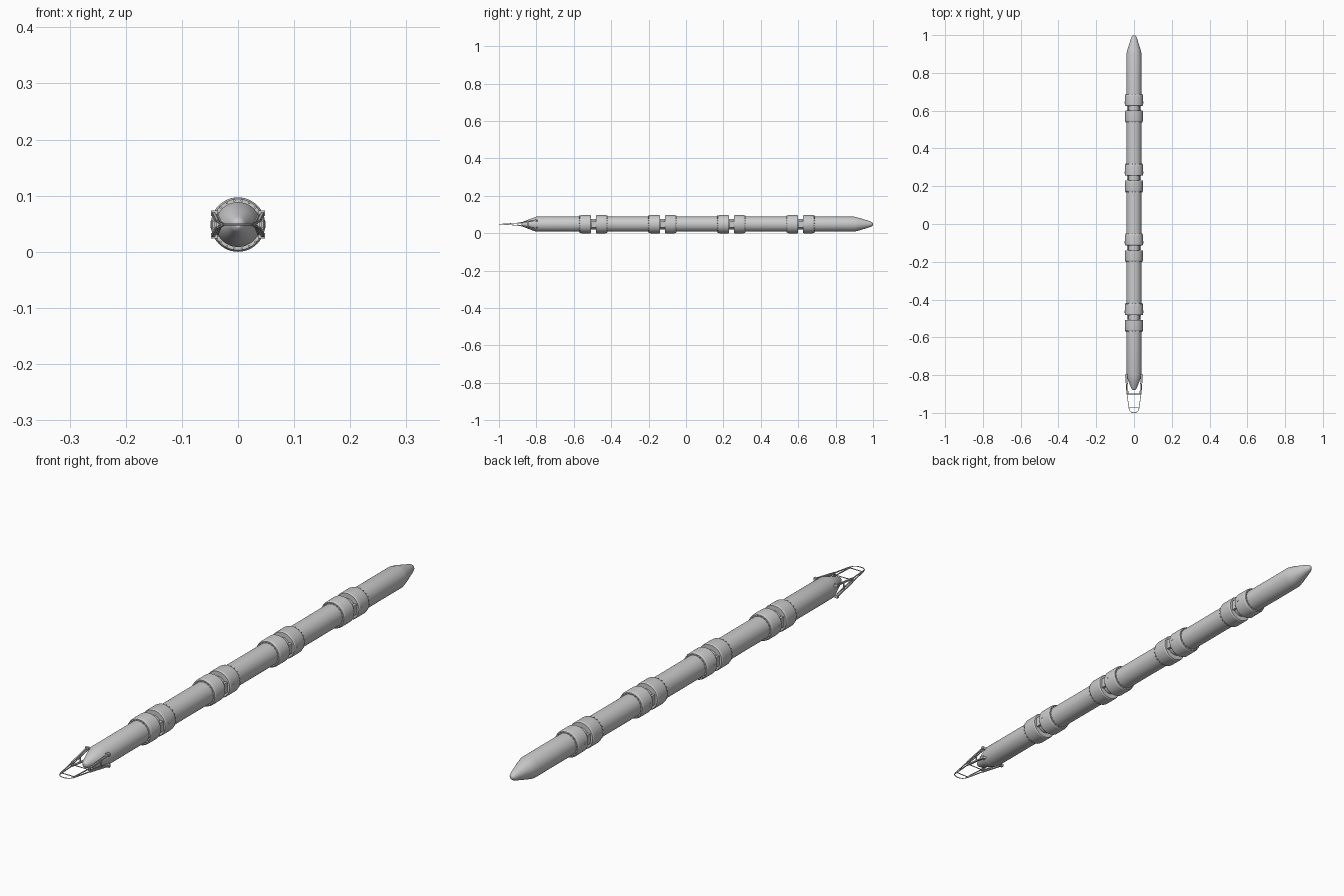
import bpy, bmesh
from math import sin, cos, pi, radians
from mathutils import Vector, Matrix

if "Cube" in bpy.data.objects:
    bpy.data.objects.remove(bpy.data.objects["Cube"])

ZC = 0.0485          # height of the body axis
SEG = 48


def finish(bm, name, smooth=True):
    bmesh.ops.recalc_face_normals(bm, faces=bm.faces)
    me = bpy.data.meshes.new(name)
    bm.to_mesh(me)
    bm.free()
    ob = bpy.data.objects.new(name, me)
    bpy.context.collection.objects.link(ob)
    if smooth:
        bpy.ops.object.select_all(action='DESELECT')
        bpy.context.view_layer.objects.active = ob
        ob.select_set(True)
        bpy.ops.object.shade_smooth_by_angle(angle=radians(30))
    return ob


def lathe(name, profile):
    """Revolve (y, radius) points about the body axis, capping both ends."""
    bm = bmesh.new()
    rings = []
    for y, r in profile:
        rings.append([bm.verts.new((r * cos(2 * pi * i / SEG), y, ZC + r * sin(2 * pi * i / SEG)))
                      for i in range(SEG)])
    for a, b in zip(rings, rings[1:]):
        for i in range(SEG):
            j = (i + 1) % SEG
            bm.faces.new((a[i], a[j], b[j], b[i]))
    bm.faces.new(rings[0])
    bm.faces.new(rings[-1])
    return finish(bm, name)


def add_box(bm, center, size, rot=None):
    m = Matrix.Translation(center) @ (rot or Matrix()) @ Matrix.Diagonal((*size, 1))
    bmesh.ops.create_cube(bm, size=1, matrix=m)


def add_bar(bm, a, b, w, h):
    """Rectangular bar from a to b."""
    a, b = Vector(a), Vector(b)
    d = b - a
    add_box(bm, (a + b) / 2, (w, h, d.length), d.to_track_quat('Z', 'Y').to_matrix().to_4x4())


def tube(name, points, r, cyclic=False):
    cu = bpy.data.curves.new(name, 'CURVE')
    cu.dimensions = '3D'
    cu.bevel_depth = r
    cu.bevel_resolution = 2
    cu.use_fill_caps = True
    sp = cu.splines.new('POLY')
    sp.points.add(len(points) - 1)
    for p, co in zip(sp.points, points):
        p.co = (*co, 1)
    sp.use_cyclic_u = cyclic
    ob = bpy.data.objects.new(name, cu)
    bpy.context.collection.objects.link(ob)


R = 0.040
joints = [-0.495, -0.126, 0.243, 0.613]

# body segments between the joints, with pointed ends
ends = [-0.80] + [j for j in joints] + [0.90]
for k in range(5):
    a = ends[k] + (0.02 if k else 0)
    b = ends[k + 1] - (0.02 if k < 4 else 0)
    prof = [(a, R), (b, R)]
    if k == 0:
        prof = [(-0.880, 0.005), (-0.877, 0.010), (-0.870, 0.014), (-0.835, 0.028)] + prof
    if k == 4:
        prof += [(0.925, 0.034), (0.980, 0.017), (0.992, 0.012), (0.998, 0.007), (1.0, 0.002)]
    lathe(f"body_segment_{k + 1}", prof)

# joints: paired collars, bolt heads, inner neck and side hinge tongues
for k, c in enumerate(joints):
    for s, tag in ((-1, "front"), (1, "back")):
        prof = [(c + s * o, r) for o, r in ((0.072, 0.039), (0.072, 0.0455), (0.069, 0.0475),
                (0.064, 0.0485), (0.017, 0.0485), (0.013, 0.046), (0.013, 0.028))]
        lathe(f"joint_{k + 1}_{tag}_collar", prof)
        bm = bmesh.new()
        for i in range(20):
            t = 2 * pi * (i + 0.5) / 20
            m = (Matrix.Translation((0.0435 * cos(t), c + s * 0.073, ZC + 0.0435 * sin(t)))
                 @ Matrix.Rotation(pi / 2, 4, 'X'))
            bmesh.ops.create_cone(bm, cap_ends=True, segments=8, radius1=0.0022,
                                  radius2=0.0022, depth=0.006, matrix=m)
        finish(bm, f"joint_{k + 1}_{tag}_bolts")
    lathe(f"joint_{k + 1}_neck", [(c - 0.02, 0.029), (c + 0.02, 0.029)])
    bm = bmesh.new()
    for s in (-1, 1):
        add_box(bm, (s * 0.033, c + 0.002, ZC), (0.010, 0.026, 0.036))
        m = Matrix.Translation((s * 0.0475, c + 0.03, ZC)) @ Matrix.Rotation(pi / 2, 4, 'Y')
        bmesh.ops.create_cone(bm, cap_ends=True, segments=16, radius1=0.006,
                              radius2=0.006, depth=0.003, matrix=m)
    finish(bm, f"joint_{k + 1}_hinge_tongues")

# gripper arms: two hinged rails on each side meeting in a slim jaw
for s, tag in ((-1, "left"), (1, "right")):
    bm = bmesh.new()
    for u in (-1, 1):
        add_box(bm, (s * 0.042, -0.803, ZC + u * 0.020), (0.013, 0.010, 0.010))
        add_bar(bm, (s * 0.034, -0.797, ZC + u * 0.018), (s * 0.043, -0.803, ZC + u * 0.020), 0.006, 0.006)
        add_bar(bm, (s * 0.044, -0.803, ZC + u * 0.020), (s * 0.037, -0.900, ZC + u * 0.006), 0.005, 0.005)
        add_bar(bm, (s * 0.037, -0.900, ZC + u * 0.006), (s * 0.026, -0.980, ZC + u * 0.001), 0.003, 0.003)
        # inner link rods
        add_bar(bm, (s * 0.037, -0.803, ZC + u * 0.018), (s * 0.031, -0.900, ZC + u * 0.004), 0.003, 0.003)
    add_bar(bm, (s * 0.041, -0.845, ZC - 0.014), (s * 0.041, -0.845, ZC + 0.014), 0.004, 0.004)
    add_bar(bm, (s * 0.037, -0.900, ZC - 0.007), (s * 0.037, -0.900, ZC + 0.007), 0.004, 0.004)
    finish(bm, f"gripper_{tag}_arm", smooth=False)

# rounded tip loop and cross bars
loop = [(0.030, -0.950, ZC)] + [(0.026 * cos(t), -0.980 - 0.0185 * sin(t), ZC)
        for t in [pi * i / 12 for i in range(13)]] + [(-0.030, -0.950, ZC)]
tube("gripper_tip_loop", loop, 0.0015)
for y, x in ((-0.900, 0.037), (-0.973, 0.027)):
    tube("gripper_cross_bar", [(-x, y, ZC), (x, y, ZC)], 0.0016)
